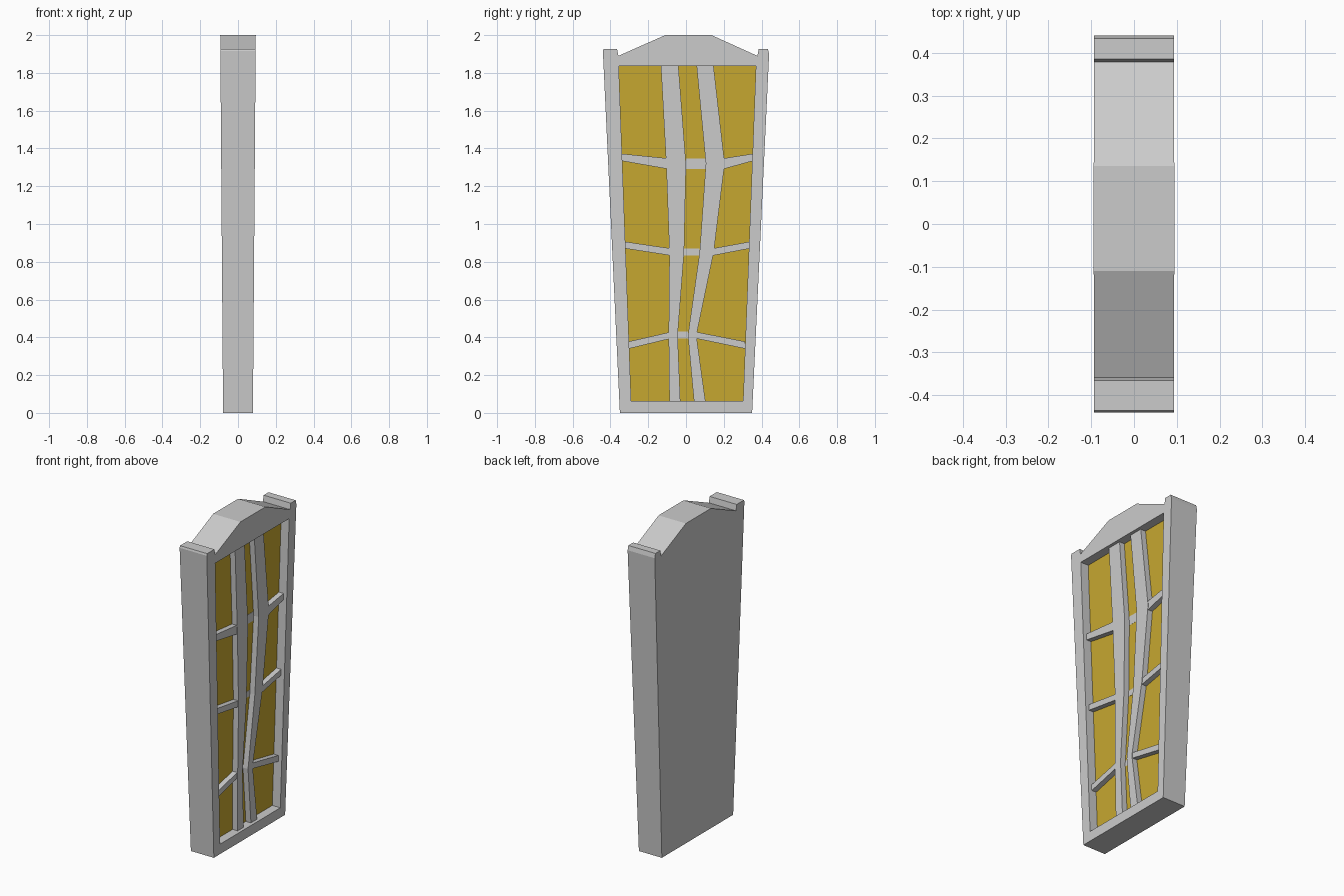
import bpy, bmesh

if "Cube" in bpy.data.objects:
    bpy.data.objects.remove(bpy.data.objects["Cube"])


def front(z):
    # Half depth: the body gets slightly thicker towards the top
    return 0.079 + 0.0075 * z


def prism(name, outline, x_front, x_back, material=None):
    """Solid from a (y, z) outline between two x functions of z."""
    bm = bmesh.new()
    a = [bm.verts.new((x_front(z), y, z)) for y, z in outline]
    b = [bm.verts.new((x_back(z), y, z)) for y, z in outline]
    bm.faces.new(a)
    bm.faces.new(b[::-1])
    n = len(a)
    for i in range(n):
        j = (i + 1) % n
        bm.faces.new((a[i], b[i], b[j], a[j]))
    bmesh.ops.recalc_face_normals(bm, faces=bm.faces)
    mesh = bpy.data.meshes.new(name)
    bm.to_mesh(mesh)
    bm.free()
    obj = bpy.data.objects.new(name, mesh)
    bpy.context.collection.objects.link(obj)
    if material:
        mesh.materials.append(material)
    return obj


def depth(d):
    # Plane lying a distance d behind the front face
    return lambda z: front(z) - d


RECESS, BAR_TOP = 0.055, 0.02
gold = bpy.data.materials.new("gold")
gold.diffuse_color = (0.57, 0.39, 0.03, 1)
gold.use_nodes = True
gold.node_tree.nodes["Principled BSDF"].inputs["Base Color"].default_value = gold.diffuse_color

# Tapered casing with gabled top and two corner posts
casing = prism("casing", [
    (-0.35, 0), (0.35, 0), (0.44, 1.90), (0.433, 1.927), (0.385, 1.927),
    (0.378, 1.89), (0.135, 2.0), (-0.11, 2.0), (-0.358, 1.89),
    (-0.365, 1.927), (-0.436, 1.927), (-0.44, 1.915)],
    front, lambda z: -front(z))

# Window recess cut into the front
window = [(-0.29, 0.062), (0.302, 0.062), (0.37, 1.837), (-0.356, 1.837)]
cutter = prism("recess_cutter", window, depth(-0.05), depth(RECESS + 0.002))
cutter.hide_render = True
cutter.hide_set(True)
cut = casing.modifiers.new("recess", 'BOOLEAN')
cut.operation = 'DIFFERENCE'
cut.solver = 'EXACT'
cut.object = cutter

# Gold panel on the recess floor
prism("gold_panel", window, depth(RECESS), depth(RECESS + 0.003), gold)

# Two crooked uprights: (z, left y, right y)
uprights = {
    "left_upright": [(0.062, -0.088, -0.03), (0.41, -0.092, -0.044), (0.85, -0.088, -0.01),
                     (1.32, -0.105, 0.0), (1.837, -0.133, -0.04)],
    "right_upright": [(0.062, 0.042, 0.103), (0.41, 0.01, 0.055), (0.85, 0.072, 0.147),
                      (1.32, 0.105, 0.205), (1.837, 0.056, 0.146)],
}
for name, rows in uprights.items():
    outline = [(l, z) for z, l, r in rows] + [(r, z) for z, l, r in rows[::-1]]
    prism(name, outline, depth(BAR_TOP), depth(RECESS + 0.001))

# Cross bars: outer y and z range, then inner y and z range
levels = [
    (-0.302, 0.312, 0.34, 0.378, -0.075, 0.048, 0.395, 0.43, -0.044, 0.01),
    (-0.32, 0.336, 0.87, 0.906, -0.075, 0.138, 0.832, 0.87, -0.01, 0.072),
    (-0.34, 0.355, 1.334, 1.372, -0.09, 0.195, 1.29, 1.347, 0.0, 0.105),
]
for i, (ol, orr, o0, o1, il, ir, n0, n1, ml, mr) in enumerate(levels, 1):
    for side, o, n in (("left", ol, il), ("right", orr, ir)):
        prism(f"{side}_cross_bar_{i}", [(o, o0), (n, n0), (n, n1), (o, o1)],
              depth(BAR_TOP + 0.003), depth(RECESS + 0.001))
    # Flat grey strip between the uprights
    prism(f"middle_strip_{i}", [(ml, n0), (mr, n0), (mr, n1), (ml, n1)],
          depth(RECESS - 0.001), depth(RECESS + 0.001))
